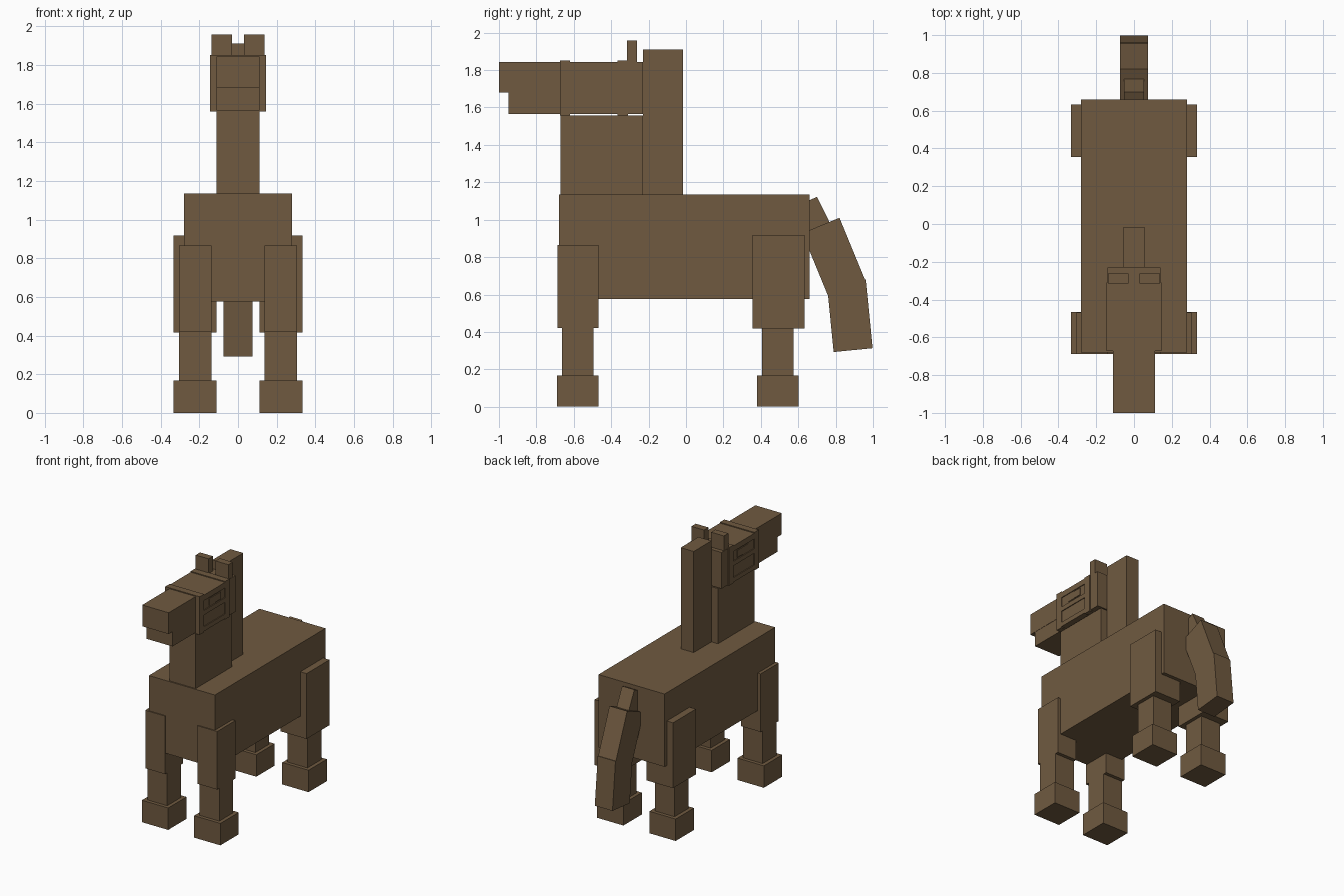
import bpy, bmesh
from mathutils import Vector

if "Cube" in bpy.data.objects:
    bpy.data.objects.remove(bpy.data.objects["Cube"])

# One coat colour for the whole animal
coat = bpy.data.materials.new("brown_coat")
coat.diffuse_color = (0.162, 0.102, 0.051, 1)
coat.use_nodes = True
coat.node_tree.nodes["Principled BSDF"].inputs["Base Color"].default_value = coat.diffuse_color


def finish(name, bm):
    bmesh.ops.recalc_face_normals(bm, faces=bm.faces)
    mesh = bpy.data.meshes.new(name)
    bm.to_mesh(mesh)
    bm.free()
    mesh.materials.append(coat)
    obj = bpy.data.objects.new(name, mesh)
    bpy.context.collection.objects.link(obj)
    return obj


def box(name, x, y, z):
    """Block between (min, max) pairs on each axis."""
    bm = bmesh.new()
    bmesh.ops.create_cube(bm, size=1)
    for v in bm.verts:
        v.co = [r[0] if c < 0 else r[1] for c, r in zip(v.co, (x, y, z))]
    return finish(name, bm)


def pair(name, x, y, z):
    """Block on the right and its mirror image on the left."""
    box(name + "_right", x, y, z)
    box(name + "_left", (-x[1], -x[0]), y, z)


def tail_block(name, half, top, bottom, width):
    """Tilted block whose rear edge runs from top to bottom in the (y, z) plane."""
    top, bottom = Vector(top), Vector(bottom)
    d = (bottom - top).normalized()
    side = Vector((d.y, -d.x)) * width
    bm = bmesh.new()
    outline = [top, bottom, bottom + side, top + side]
    face = bm.faces.new([bm.verts.new((-half, p.x, p.y)) for p in outline])
    ext = bmesh.ops.extrude_face_region(bm, geom=[face])
    moved = [g for g in ext["geom"] if isinstance(g, bmesh.types.BMVert)]
    bmesh.ops.translate(bm, verts=moved, vec=(2 * half, 0, 0))
    # the extrusion keeps the starting face, so the block is closed
    return finish(name, bm)


# Body, neck and mane
box("body", (-0.28, 0.28), (-0.68, 0.66), (0.577, 1.135))
box("neck", (-0.11, 0.11), (-0.67, -0.23), (1.135, 1.558))
box("mane", (-0.055, 0.055), (-0.23, -0.015), (1.135, 1.91))

# Head, muzzle and ears
box("head", (-0.14, 0.14), (-0.67, -0.23), (1.565, 1.843))
box("upper_muzzle", (-0.112, 0.112), (-1.0, -0.67), (1.68, 1.843))
box("lower_jaw", (-0.11, 0.11), (-0.95, -0.67), (1.565, 1.68))
pair("ear", (0.03, 0.138), (-0.315, -0.262), (1.843, 1.957))

# Bands around the head and straps along the cheeks
box("front_band", (-0.146, 0.146), (-0.673, -0.62), (1.558, 1.85))
box("rear_band", (-0.146, 0.146), (-0.365, -0.31), (1.558, 1.85))
for i, z in enumerate([(1.565, 1.60), (1.69, 1.725), (1.80, 1.843)]):
    pair(f"cheek_strap_{i + 1}", (0.138, 0.146), (-0.62, -0.365), z)

# Eyes, each made of two small plates
pair("eye_white", (0.138, 0.144), (-0.55, -0.485), (1.735, 1.79))
pair("eye_pupil", (0.138, 0.146), (-0.485, -0.417), (1.735, 1.79))

# Legs
pair("front_thigh", (0.137, 0.305), (-0.688, -0.468), (0.42, 0.865))
pair("rear_thigh", (0.11, 0.333), (0.355, 0.633), (0.417, 0.918))
for name, y in (("front", -0.578), ("rear", 0.49)):
    pair(name + "_shin", (0.137, 0.305), (y - 0.084, y + 0.084), (0.168, 0.42))
    pair(name + "_hoof", (0.11, 0.333), (y - 0.111, y + 0.111), (0.0, 0.168))

# Tail in three tilted pieces
tail_block("tail_base", 0.052, (0.70, 1.123), (0.785, 0.95), 0.14)
tail_block("tail_middle", 0.075, (0.82, 1.01), (0.96, 0.67), 0.215)
tail_block("tail_tip", 0.075, (0.962, 0.68), (0.998, 0.313), 0.21)
